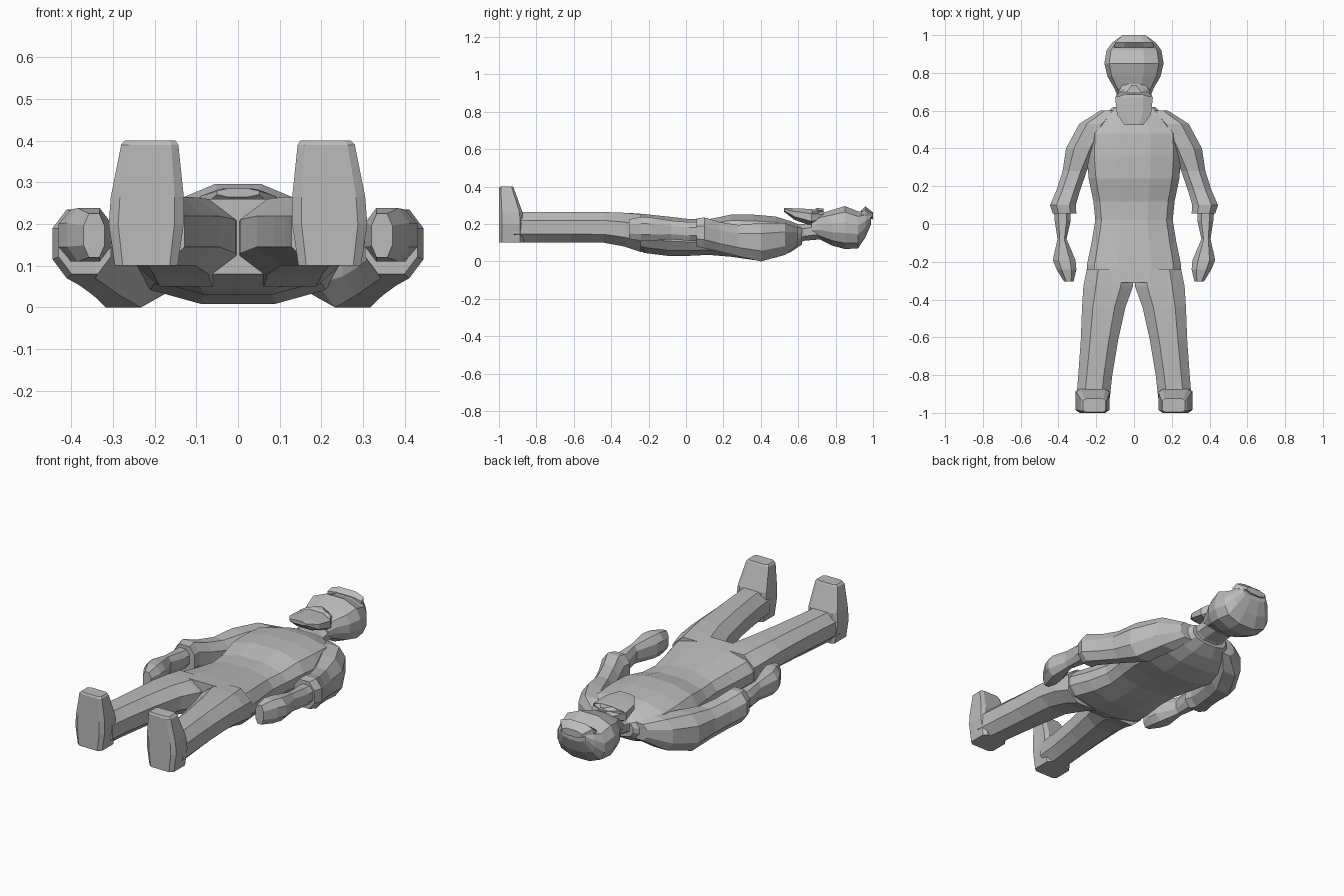
import bpy, bmesh

grey = bpy.data.materials.new("plain grey")
grey.diffuse_color = (0.5, 0.5, 0.5, 1)


def outline(points):
    """Mirror one quadrant (x+, z+) into a closed outline, counter-clockwise."""
    q1 = points
    q2 = [(-x, z) for x, z in reversed(points)]
    q3 = [(-x, -z) for x, z in points]
    q4 = [(x, -z) for x, z in reversed(points)]
    return q1 + q2 + q3 + q4


OCT = outline([(1, 0.45), (0.5, 1)])
BOXY = outline([(1, 0.75), (0.75, 1)])
ROUND = outline([(1, 0.25), (0.84, 0.72), (0.35, 1)])


def loft(name, sections, shape, axis="y", mirror=False):
    """Skin sections (position, x0, x1, b0, b1) along y (b = z) or along z (b = y)."""
    bm = bmesh.new()
    rings = []
    for p, x0, x1, b0, b1 in sections:
        ring = []
        for u, v in shape:
            x = (x0 + x1) / 2 + u * (x1 - x0) / 2
            b = (b0 + b1) / 2 + v * (b1 - b0) / 2
            ring.append(bm.verts.new((x, p, b) if axis == "y" else (x, b, p)))
        rings.append(ring)
    n = len(shape)
    for a, b in zip(rings, rings[1:]):
        for i in range(n):
            bm.faces.new((a[i], a[(i + 1) % n], b[(i + 1) % n], b[i]))
    bm.faces.new(rings[0])
    bm.faces.new(rings[-1])
    bmesh.ops.recalc_face_normals(bm, faces=bm.faces)
    mesh = bpy.data.meshes.new(name)
    bm.to_mesh(mesh)
    bm.free()
    mesh.materials.append(grey)
    obj = bpy.data.objects.new(name, mesh)
    bpy.context.collection.objects.link(obj)
    if mirror:
        obj.modifiers.new("Mirror", "MIRROR")
    return obj


def sym(sections):
    return [(p, -w, w, b0, b1) for p, w, b0, b1 in sections]


# torso, from crotch to collar
loft("torso", sym([
    (-0.31, 0.24, 0.08, 0.26), (-0.22, 0.25, 0.045, 0.253),
    (-0.10, 0.225, 0.03, 0.24), (0.02, 0.205, 0.03, 0.226),
    (0.12, 0.215, 0.035, 0.225), (0.24, 0.24, 0.025, 0.25),
    (0.36, 0.25, 0.008, 0.25), (0.48, 0.245, 0.02, 0.24),
    (0.56, 0.18, 0.05, 0.215), (0.62, 0.11, 0.09, 0.19)]), ROUND)

# neck
loft("neck", sym([(0.55, 0.11, 0.07, 0.2), (0.63, 0.085, 0.11, 0.2),
                  (0.74, 0.085, 0.12, 0.22)]), OCT)

# head, chin to crown
loft("head", sym([
    (0.67, 0.085, 0.135, 0.225), (0.72, 0.105, 0.115, 0.255),
    (0.78, 0.14, 0.085, 0.275), (0.85, 0.157, 0.066, 0.296),
    (0.92, 0.145, 0.07, 0.268), (0.96, 0.115, 0.13, 0.268),
    (0.99, 0.075, 0.2, 0.265)]), ROUND)

# fringe of hair over the forehead
loft("fringe", sym([(0.935, 0.105, 0.24, 0.272), (0.96, 0.1, 0.23, 0.294),
                    (1.0, 0.062, 0.225, 0.262)]), OCT)

# beard jutting out over the chest
loft("beard", sym([(0.525, 0.05, 0.265, 0.285), (0.58, 0.09, 0.222, 0.284),
                   (0.67, 0.1, 0.19, 0.28), (0.74, 0.06, 0.21, 0.265)]), OCT)

# moustache
loft("moustache", sym([(0.675, 0.095, 0.23, 0.272), (0.70, 0.075, 0.235, 0.285),
                       (0.735, 0.02, 0.24, 0.283)]), OCT)

# shoulders and short sleeves
loft("sleeve", [
    (0.60, 0.08, 0.18, 0.09, 0.18), (0.53, 0.13, 0.29, 0.035, 0.205),
    (0.40, 0.19, 0.36, 0.0, 0.205), (0.28, 0.25, 0.378, 0.028, 0.195),
    (0.18, 0.285, 0.41, 0.052, 0.21), (0.10, 0.308, 0.445, 0.07, 0.235),
    (0.055, 0.305, 0.43, 0.08, 0.23)], OCT, mirror=True)

# forearms
loft("forearm", [
    (0.08, 0.335, 0.425, 0.11, 0.21), (0.02, 0.335, 0.42, 0.11, 0.21),
    (-0.08, 0.357, 0.405, 0.118, 0.218)], OCT, mirror=True)

# hands
loft("hand", [
    (-0.08, 0.357, 0.405, 0.118, 0.218), (-0.19, 0.31, 0.43, 0.11, 0.235),
    (-0.24, 0.305, 0.41, 0.11, 0.238), (-0.305, 0.32, 0.37, 0.12, 0.225)],
    OCT, mirror=True)

# trouser legs
loft("leg", [
    (-0.24, 0.0, 0.25, 0.05, 0.252), (-0.33, 0.005, 0.268, 0.08, 0.26),
    (-0.44, 0.045, 0.275, 0.1, 0.264), (-0.62, 0.085, 0.282, 0.1, 0.265),
    (-0.80, 0.115, 0.295, 0.1, 0.265), (-0.92, 0.128, 0.305, 0.1, 0.265)],
    OCT, mirror=True)

# feet, toes pointing up
loft("foot", [
    (0.1, 0.145, 0.295, -1.0, -0.87), (0.2, 0.13, 0.31, -1.0, -0.87),
    (0.265, 0.13, 0.305, -1.0, -0.875), (0.39, 0.143, 0.28, -1.0, -0.92),
    (0.4, 0.15, 0.27, -0.995, -0.925)], BOXY, axis="z", mirror=True)
